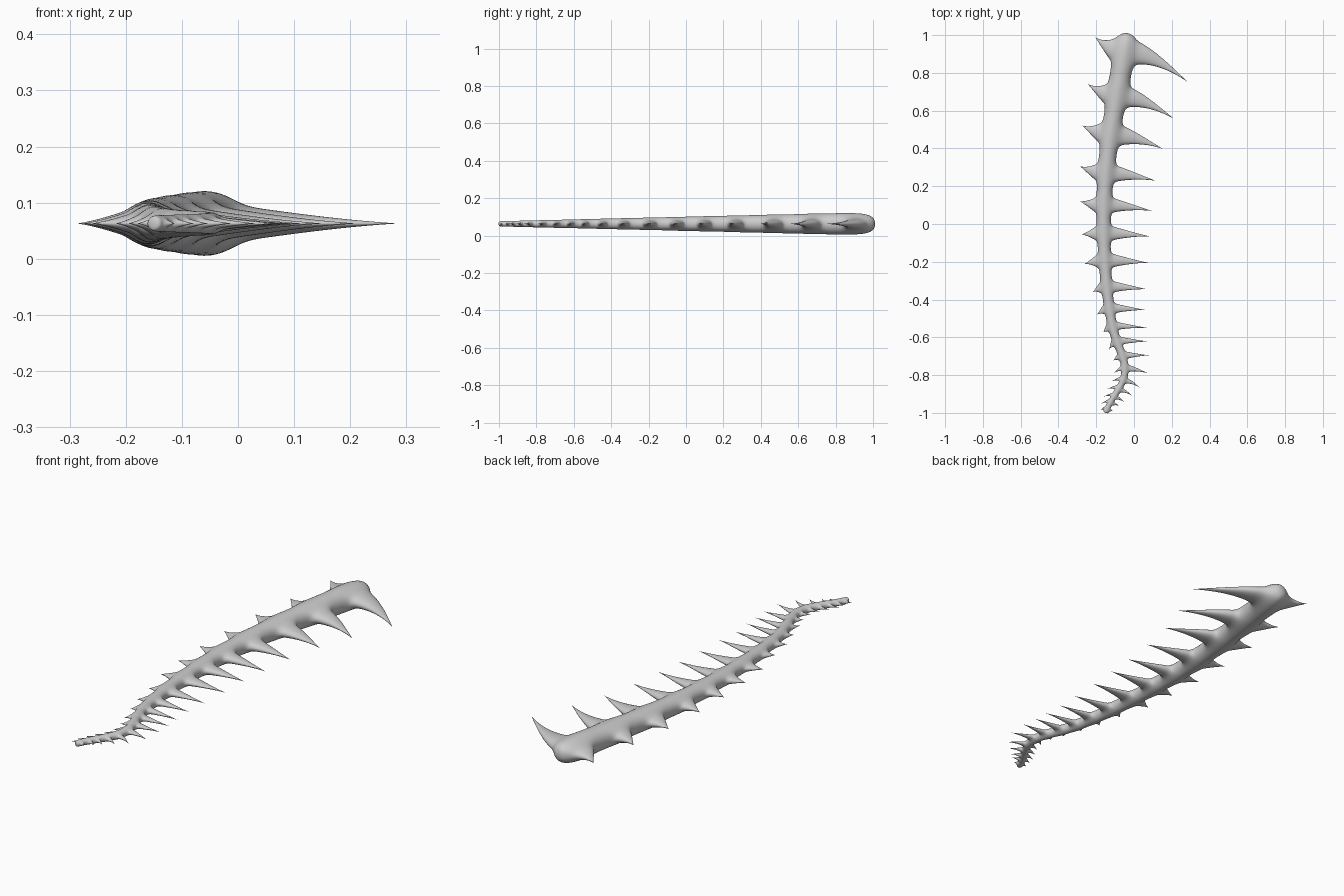
import bpy, bmesh, math
from mathutils import Vector

cube = bpy.data.objects.get("Cube")
if cube:
    bpy.data.objects.remove(cube)

MID_Z = 0.063
SIDES = 6

# Each station on the spine: centre y, centre x, long spike tip, short spike tip
STATIONS = [
    (.915, -.05, (.28, .755), (-.205, .988)),
    (.68, -.09, (.207, .56), (-.243, .74)),
    (.475, -.125, (.148, .40), (-.273, .52)),
    (.27, -.15, (.112, .23), (-.285, .305)),
    (.10, -.16, (.094, .07), (-.285, .12)),
    (-.05, -.16, (.08, -.065), (-.275, -.055)),
    (-.195, -.155, (.074, -.205), (-.26, -.21)),
    (-.335, -.145, (.068, -.345), (-.217, -.36)),
    (-.45, -.13, (.06, -.455), (-.195, -.48)),
    (-.545, -.115, (.068, -.55), (-.163, -.575)),
    (-.625, -.09, (.073, -.622), (-.132, -.665)),
    (-.70, -.06, (.079, -.695), (-.11, -.723)),
    (-.765, -.045, (.073, -.79), (-.105, -.79)),
    (-.825, -.055, (.032, -.867), (-.118, -.833)),
    (-.872, -.08, (-.011, -.909), (-.142, -.873)),
    (-.912, -.105, (-.053, -.942), (-.162, -.914)),
    (-.945, -.125, (-.078, -.962), (-.174, -.952)),
    (-.98, -.142, (-.113, -.99), (-.18, -.988)),
]


def centre_x(y):
    """Spine centre, interpolated along the stations."""
    pairs = list(zip(STATIONS, STATIONS[1:]))
    a, b = next((p for p in pairs if y >= p[1][0]), pairs[-1])
    return b[1] + (a[1] - b[1]) * (y - b[0]) / (a[0] - b[0])


def radius(y):
    return 0.014 + (min(y, 0.95) + 1) * 0.0242


bm = bmesh.new()


def add_ring(y, scale=1.0):
    """Cross-section square to the spine, oversized for subdivision."""
    h = 0.03
    tangent = Vector((centre_x(y + h) - centre_x(y - h), 2 * h, 0)).normalized()
    side = Vector((tangent.y, -tangent.x, 0))
    r = radius(y) * 1.2 * scale
    centre = Vector((centre_x(y), y, MID_Z))
    ring = []
    for k in range(SIDES):
        a = math.radians(30 + 60 * k)
        ring.append(bm.verts.new(centre + side * (r * math.cos(a))
                                 + Vector((0, 0, r * math.sin(a)))))
    return ring


def bridge(a, b, skip=()):
    n = len(a)
    for k in range(n):
        if k not in skip:
            j = (k + 1) % n
            bm.faces.new((a[k], a[j], b[j], b[k]))


def add_spike(loop, tip):
    """Extrude one side opening of the spine into a hooked, tapering spike."""
    base = sum((v.co for v in loop), Vector()) / len(loop)
    offsets = [v.co - base for v in loop]
    for f in (0.14, 0.38, 0.7, 0.97, 1.0):
        c = Vector((base.x + (tip[0] - base.x) * f,
                    base.y + (tip[1] - base.y) * f ** 1.6, MID_Z))
        s = max((1 - f) ** 1.3, 0.02)
        new = [bm.verts.new(c + o * s) for o in offsets]
        bridge(loop, new)
        loop = new
    bm.faces.new(loop)


# Spine with a pair of spikes at every station
previous = add_ring(1.012, 0.3)
bm.faces.new(previous)
for i, (y, x, long_tip, short_tip) in enumerate(STATIONS):
    gaps = [abs(STATIONS[j][0] - y) for j in (i - 1, i + 1)
            if 0 <= j < len(STATIONS)]
    half = 0.29 * min(gaps)
    front, back = add_ring(y + half, 0.9 if i == 0 else 1), add_ring(y - half)
    bridge(previous, front)
    bridge(front, back, skip=(2, 5))
    add_spike([front[5], front[0], back[0], back[5]], long_tip)
    add_spike([front[2], front[3], back[3], back[2]], short_tip)
    previous = back
    if i + 1 < len(STATIONS):
        middle = add_ring((y + STATIONS[i + 1][0]) / 2, 0.97)
        bridge(previous, middle)
        previous = middle
# Tail end
end = add_ring(-1.0, 0.9)
bridge(previous, end)
bm.faces.new(end)

bmesh.ops.recalc_face_normals(bm, faces=bm.faces)
for face in bm.faces:
    face.smooth = True
mesh = bpy.data.meshes.new("spiked_spine")
bm.to_mesh(mesh)
bm.free()
spine = bpy.data.objects.new("spiked_spine", mesh)
bpy.context.collection.objects.link(spine)

subdivision = spine.modifiers.new("smooth_surface", 'SUBSURF')
subdivision.levels = subdivision.render_levels = 3

# Plain grey surface
grey = bpy.data.materials.new("light_grey")
grey.use_nodes = True
colour = (0.6, 0.6, 0.6, 1)
grey.diffuse_color = colour
grey.node_tree.nodes["Principled BSDF"].inputs["Base Color"].default_value = colour
mesh.materials.append(grey)
